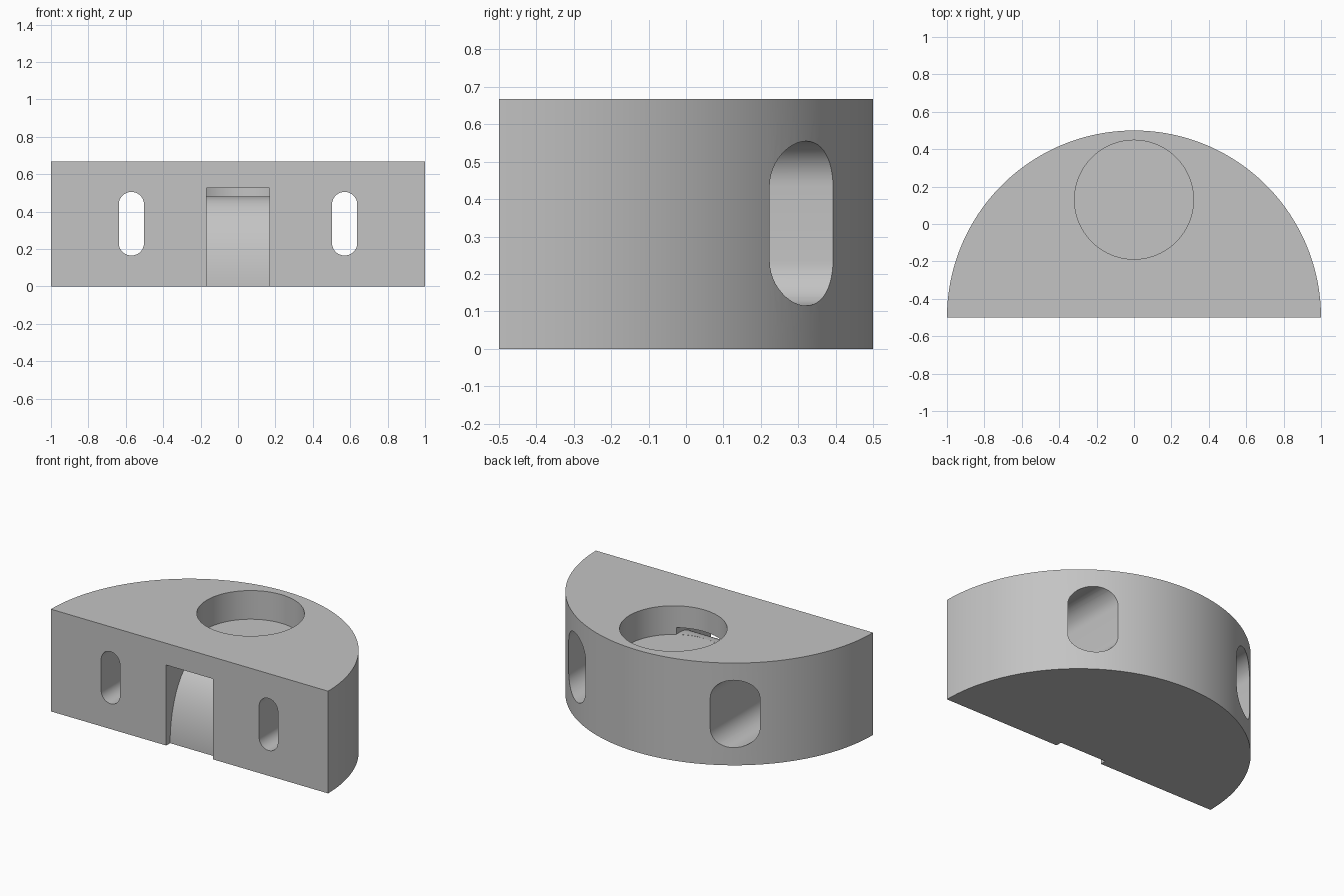
import bpy
import bmesh
from math import sin, cos, pi, radians
from mathutils import Vector

old = bpy.data.objects.get("Cube")
if old:
    bpy.data.objects.remove(old, do_unlink=True)

grey = bpy.data.materials.new("plain grey")
grey.use_nodes = True
colour = (0.55, 0.55, 0.55, 1)
grey.diffuse_color = colour
grey.node_tree.nodes["Principled BSDF"].inputs["Base Color"].default_value = colour

HEIGHT = 0.667
FRONT = -0.5
POCKET_Y, POCKET_R, POCKET_FLOOR = 0.13, 0.318, 0.48


def arc(cx, cy, rx, ry, start, end, steps):
    """Points along an elliptical arc, angles in degrees."""
    angles = [radians(start + (end - start) * i / steps) for i in range(steps + 1)]
    return [(cx + rx * cos(a), cy + ry * sin(a)) for a in angles]


def prism(name, points, along):
    """Solid made by pushing a closed outline of 3D points along a vector."""
    bm = bmesh.new()
    face = bm.faces.new([bm.verts.new(p) for p in points])
    moved = bmesh.ops.extrude_face_region(bm, geom=[face])["geom"]
    verts = [g for g in moved if isinstance(g, bmesh.types.BMVert)]
    bmesh.ops.translate(bm, verts=verts, vec=Vector(along))
    bmesh.ops.recalc_face_normals(bm, faces=bm.faces[:])
    mesh = bpy.data.meshes.new(name)
    bm.to_mesh(mesh)
    bm.free()
    mesh.materials.append(grey)
    obj = bpy.data.objects.new(name, mesh)
    bpy.context.collection.objects.link(obj)
    return obj


def cut(body, cutter):
    """Subtract the cutter from the body, then discard it."""
    cutter.hide_render = True
    mod = body.modifiers.new("cut", "BOOLEAN")
    mod.operation = "DIFFERENCE"
    mod.solver = "EXACT"
    mod.object = cutter
    bpy.context.view_layer.objects.active = body
    bpy.ops.object.modifier_apply(modifier=mod.name)
    bpy.data.objects.remove(cutter, do_unlink=True)


def slot(name, x, z, width, height, y0, y1):
    """Upright round-ended slot running front to back."""
    r = width / 2
    h = height / 2 - r
    outline = arc(x, z + h, r, r, 0, 180, 24) + arc(x, z - h, r, r, 180, 360, 24)
    return prism(name, [(px, y0, pz) for px, pz in outline], (0, y1 - y0, 0))


# Half-round block
half_disc = arc(0, FRONT, 1, 1, 0, 180, 96)
body = prism("half_round_block", [(x, y, 0) for x, y in half_disc], (0, 0, HEIGHT))

# Round blind pocket in the top
circle = arc(0, POCKET_Y, POCKET_R, POCKET_R, 0, 360, 96)[:-1]
cut(body, prism("pocket", [(x, y, POCKET_FLOOR) for x, y in circle], (0, 0, 0.4)))

# Front chute: curved ramp from the pocket floor down to the base
ramp = arc(-0.19, 0, 0.27, POCKET_FLOOR, 90, 180, 32)
side = [(-0.1, 0.525), (-0.1, POCKET_FLOOR + 0.001), (-0.185, POCKET_FLOOR + 0.001)]
side += ramp + [(-0.46, -0.1), (-0.7, -0.1), (-0.7, 0.525)]
cut(body, prism("chute", [(-0.168, y, z) for y, z in side], (0.336, 0, 0)))

# Screw slots, widened from the back for the screw heads
for x in (-0.57, 0.57):
    cut(body, slot("screw_slot", x, 0.335, 0.135, 0.34, -0.7, 0.6))
    cut(body, slot("head_slot", x, 0.335, 0.24, 0.44, -0.3, 0.7))

# Smooth curves with crisp edges
bpy.ops.object.select_all(action="DESELECT")
body.select_set(True)
bpy.context.view_layer.objects.active = body
bpy.ops.object.shade_smooth_by_angle(angle=radians(30))
